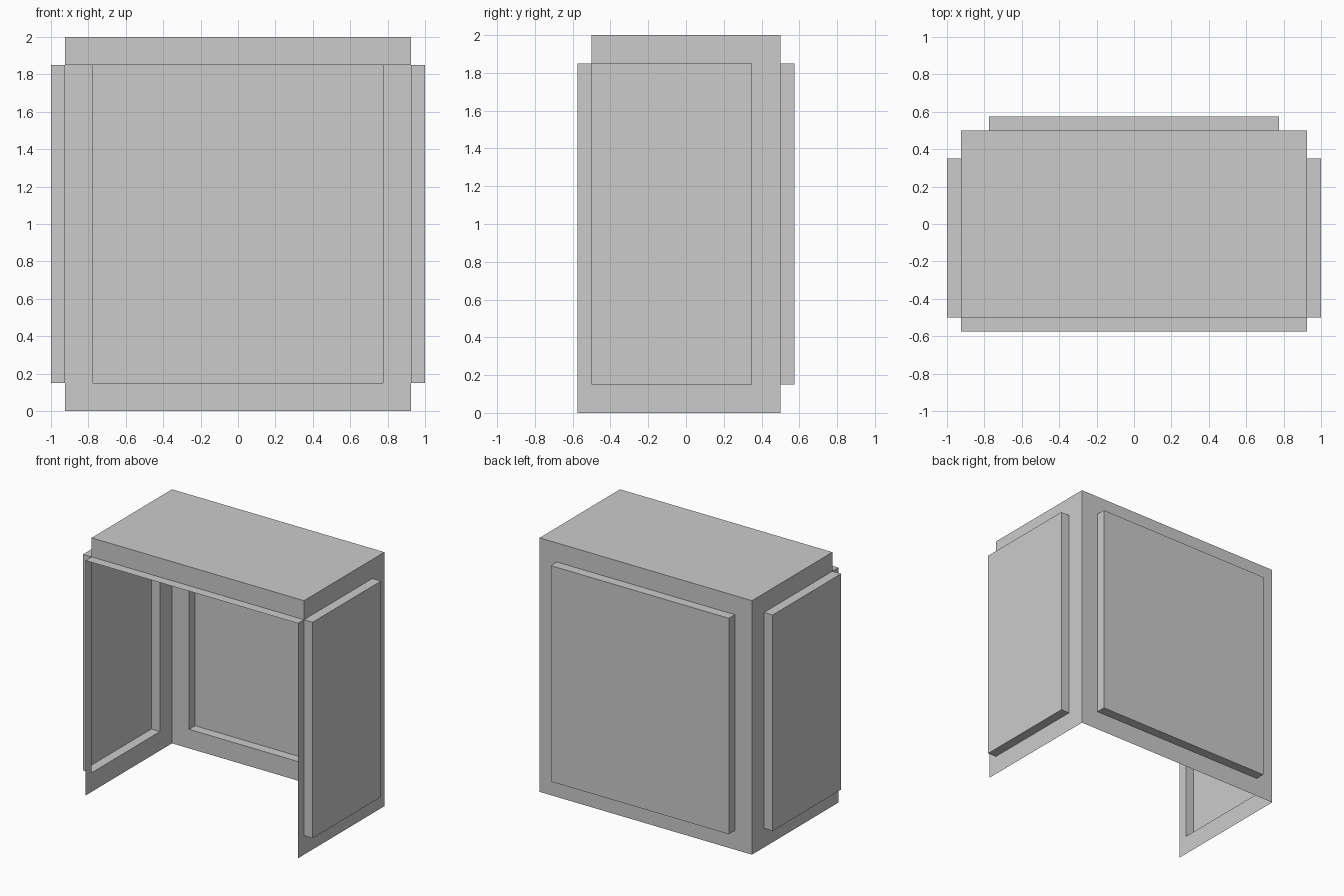
import bpy
import bmesh
from mathutils import Vector

if "Cube" in bpy.data.objects:
    bpy.data.objects.remove(bpy.data.objects["Cube"], do_unlink=True)

# Main dimensions
HALF_W, HALF_D, HEIGHT = 0.925, 0.5, 2.0
MARGIN = 0.15
STEP = 0.075
LOW, HIGH = MARGIN, HEIGHT - MARGIN
PANEL_X, PANEL_Y = HALF_W - MARGIN, HALF_D - MARGIN

grey = bpy.data.materials.new("light_grey")
grey.use_nodes = True
colour = (0.6, 0.6, 0.6, 1)
grey.diffuse_color = colour
grey.node_tree.nodes["Principled BSDF"].inputs["Base Color"].default_value = colour

bm = bmesh.new()


def cut(axis, value):
    """Slice every face across one axis."""
    co, no = Vector(), Vector()
    co[axis], no[axis] = value, 1
    bmesh.ops.bisect_plane(bm, geom=bm.verts[:] + bm.edges[:] + bm.faces[:],
                           plane_co=co, plane_no=no)


def push_out(rule, direction):
    """Extrude the faces that match the rule and return the moved caps."""
    faces = [f for f in bm.faces if rule(f.calc_center_median())]
    new = bmesh.ops.extrude_face_region(bm, geom=faces, use_keep_orig=True)["geom"]
    bmesh.ops.translate(bm, vec=Vector(direction) * STEP,
                        verts=[v for v in new if isinstance(v, bmesh.types.BMVert)])
    caps = [f for f in new if isinstance(f, bmesh.types.BMFace)]
    bmesh.ops.delete(bm, geom=[f for f in faces if f.is_valid], context='FACES')
    return caps


# Plain box, cut along the panel borders
bmesh.ops.create_cube(bm, size=1)
for v in bm.verts:
    v.co = (v.co.x * 2 * HALF_W, v.co.y * 2 * HALF_D, (v.co.z + 0.5) * HEIGHT)
for axis, value in ((0, -PANEL_X), (0, PANEL_X), (1, PANEL_Y), (2, LOW), (2, HIGH)):
    cut(axis, value)

# Front opening: lip pushed forward, with its cap removed
push_out(lambda c: c.y < -HALF_D + 0.01 and c.z < HIGH, (0, -1, 0))
opening = [f for f in bm.faces if f.calc_center_median().y < -HALF_D - STEP + 0.01]
bmesh.ops.delete(bm, geom=opening, context='FACES')

# Raised side panels
for side in (-1, 1):
    push_out(lambda c: c.x * side > HALF_W - 0.01 and LOW < c.z < HIGH
             and -HALF_D < c.y < PANEL_Y, (side, 0, 0))

# Raised back panel
push_out(lambda c: c.y > HALF_D - 0.01 and LOW < c.z < HIGH
         and abs(c.x) < PANEL_X, (0, 1, 0))

# Open underside
floor = [f for f in bm.faces if f.calc_center_median().z < 0.01]
bmesh.ops.delete(bm, geom=floor, context='FACES')
bmesh.ops.recalc_face_normals(bm, faces=bm.faces[:])

mesh = bpy.data.meshes.new("cabinet_shell")
bm.to_mesh(mesh)
bm.free()
mesh.materials.append(grey)
shell = bpy.data.objects.new("cabinet_shell", mesh)
bpy.context.collection.objects.link(shell)
